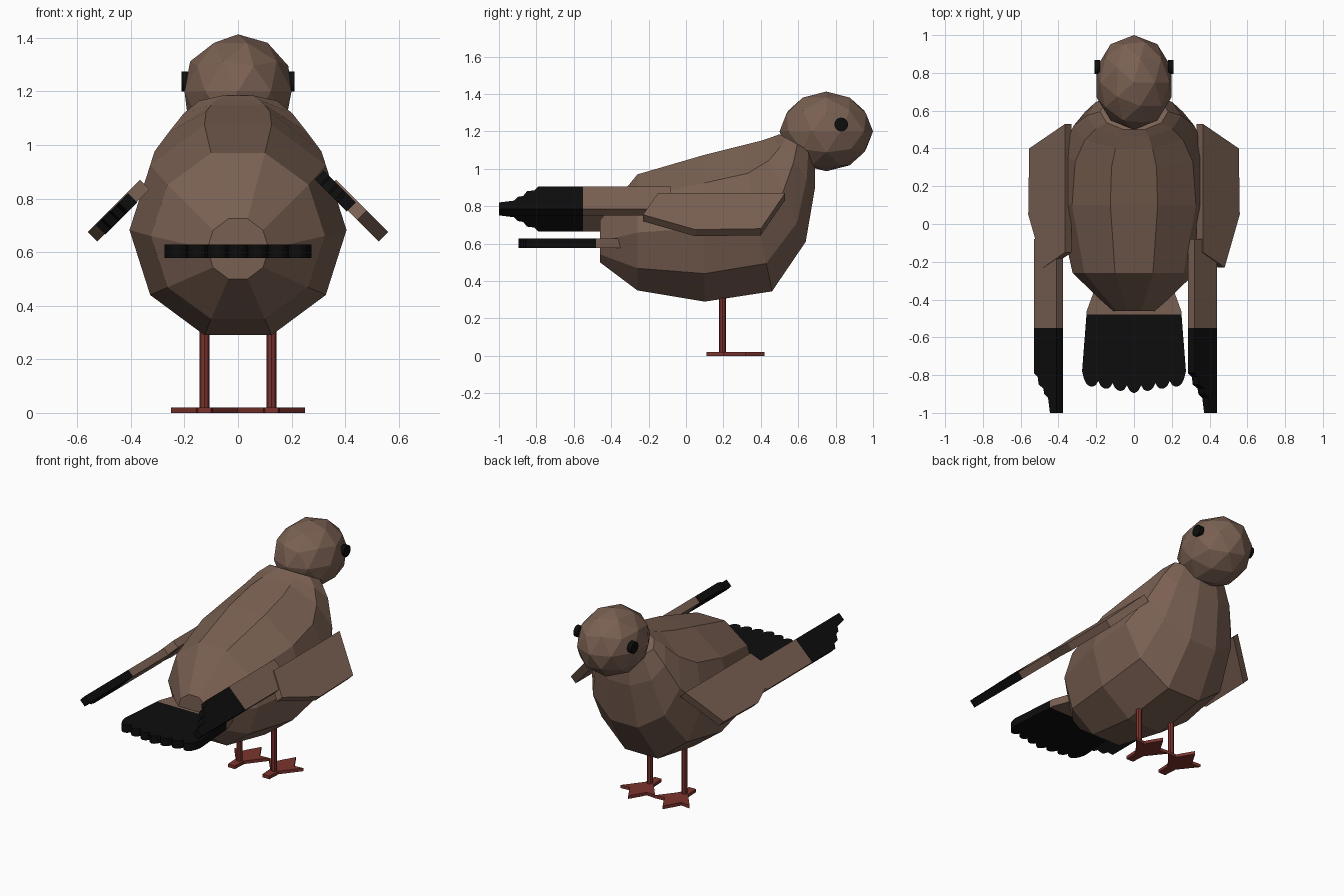
import bpy, bmesh, math
from mathutils import Vector, Matrix

cube = bpy.data.objects.get("Cube")
if cube:
    bpy.data.objects.remove(cube)


def material(name, rgb):
    m = bpy.data.materials.new(name)
    m.use_nodes = True
    m.diffuse_color = (*rgb, 1)
    bsdf = next(n for n in m.node_tree.nodes if n.type == 'BSDF_PRINCIPLED')
    bsdf.inputs["Base Color"].default_value = (*rgb, 1)
    bsdf.inputs["Roughness"].default_value = 0.9
    return m


brown = material("feather_brown", (0.195, 0.118, 0.085))
black = material("tip_black", (0.004, 0.004, 0.004))
red = material("leg_red", (0.2, 0.034, 0.027))


def finish(bm, name, *mats):
    bmesh.ops.recalc_face_normals(bm, faces=bm.faces[:])
    mesh = bpy.data.meshes.new(name)
    bm.to_mesh(mesh)
    bm.free()
    for m in mats:
        mesh.materials.append(m)
    obj = bpy.data.objects.new(name, mesh)
    bpy.context.collection.objects.link(obj)
    return obj


def slab(name, outline, thickness, mats, matrix=Matrix(), split=None):
    """Extrude a flat outline downwards; faces behind y = split use the second material."""
    bm = bmesh.new()
    face = bm.faces.new([bm.verts.new((x, y, 0)) for x, y in outline])
    new = bmesh.ops.extrude_face_region(bm, geom=[face])["geom"]
    verts = [v for v in new if isinstance(v, bmesh.types.BMVert)]
    bmesh.ops.translate(bm, verts=verts, vec=(0, 0, -thickness))
    if split is not None:
        bmesh.ops.bisect_plane(bm, geom=bm.verts[:] + bm.edges[:] + bm.faces[:],
                               plane_co=(0, split, 0), plane_no=(0, 1, 0))
        for f in bm.faces:
            f.material_index = int(f.calc_center_median().y < split)
    bmesh.ops.transform(bm, matrix=matrix, verts=bm.verts)
    return finish(bm, name, *mats)


# Body: ten-sided rings, each given by bottom (y, z), top (y, z) and half width
RINGS = [((-.46, .50), (-.46, .725), .115),
         ((-.26, .35), (-.26, .97), .325),
         ((.10, .29), (.10, 1.075), .405),
         ((.46, .345), (.30, 1.125), .385),
         ((.64, .61), (.40, 1.15), .32),
         ((.69, .90), (.46, 1.17), .25),
         ((.69, 1.08), (.50, 1.185), .18)]
bm = bmesh.new()
loops = []
for low, high, half in RINGS:
    low, high = Vector((0, *low)), Vector((0, *high))
    mid, up = (low + high) / 2, (high - low) / 2 / math.sin(math.radians(72))
    loops.append([bm.verts.new(mid + up * math.sin(a) + Vector((half * math.cos(a), 0, 0)))
                  for a in (math.radians(36 * i) for i in range(10))])
for a, b in zip(loops, loops[1:]):
    for i in range(10):
        j = (i + 1) % 10
        bm.faces.new((a[i], a[j], b[j], b[i]))
bm.faces.new(loops[0])
bm.faces.new(loops[-1])
finish(bm, "body", brown)

# Head
bm = bmesh.new()
bmesh.ops.create_icosphere(bm, subdivisions=2, radius=1, matrix=(
    Matrix.Translation((0, .75, 1.2)) @ Matrix.Diagonal((.21, .25, .213, 1))))
finish(bm, "head", brown)


def rod(name, center, radius, length, axis, mat, sides):
    bm = bmesh.new()
    turn = Vector((0, 0, 1)).rotation_difference(Vector(axis)).to_matrix().to_4x4()
    bmesh.ops.create_cone(bm, cap_ends=True, segments=sides, radius1=radius, radius2=radius,
                          depth=length, matrix=Matrix.Translation(center) @ turn)
    return finish(bm, name, mat)


# Tail fan with a scalloped end
LOBES, STEPS = 7, 6
tail = [(-.275, -.78), (-.25, -.46), (-.21, -.35), (.21, -.35), (.25, -.46), (.275, -.78)]
for k in range(LOBES * STEPS + 1):
    x = .265 - .53 * k / (LOBES * STEPS)
    bulge = abs(math.sin(math.pi * k / STEPS)) ** 0.6
    tail.append((x, -.82 - .035 * bulge - .04 * (1 - abs(x) / .265)))
slab("tail", tail, .05, (brown, black), Matrix.Translation((0, 0, .628)), -.48)

# Wings: a broad shoulder slab and a feather slab with stepped tips, sloping outwards
S = math.sqrt(2)
shoulder = [(0, .53), (.19, .40), (.195, .05), (.115, -.23), (0, -.15)]
feathers = [(0, -.08), (.12, -.08), (.12, -1), (.085, -1), (.075, -.92), (.055, -.9),
            (.05, -.87), (.025, -.85), (.02, -.81), (0, -.79)]
for side, label in ((1, "left"), (-1, "right")):
    def slope(x, z):
        # Local x runs down the outward slope
        m = Matrix.Translation((x, 0, z)) @ Matrix.Rotation(math.pi / 4, 4, 'Y')
        return Matrix.Diagonal((side, 1, 1, 1)) @ m
    slab(label + "_wing_shoulder", [(x * S, y) for x, y in shoulder], .05, (brown,),
         slope(.365, .87))
    # The long feather lies outside on the left wing and inside on the right wing
    shape = [((x if side > 0 else .12 - x) * S, y) for x, y in feathers]
    start = (.32, .905) if side > 0 else (.41, .82)
    slab(label + "_wing_feathers", shape, .048, (brown, black), slope(*start), -.55)

    # Leg, foot and eye
    rod(label + "_leg", (side * .125, .195, .16), .019, .3, (0, 0, 1), red, 8)
    half_foot = [(.025, .11), (.03, .2), (.125, .32), (.06, .315), (.045, .345)]
    foot = half_foot + [(0, .42)] + [(-x, y) for x, y in reversed(half_foot)]
    slab(label + "_foot", foot, .02, (red,), Matrix.Translation((side * .125, 0, .02)))
    rod(label + "_eye", (side * .195, .83, 1.237), .037, .03, (1, 0, 0), black, 16)
